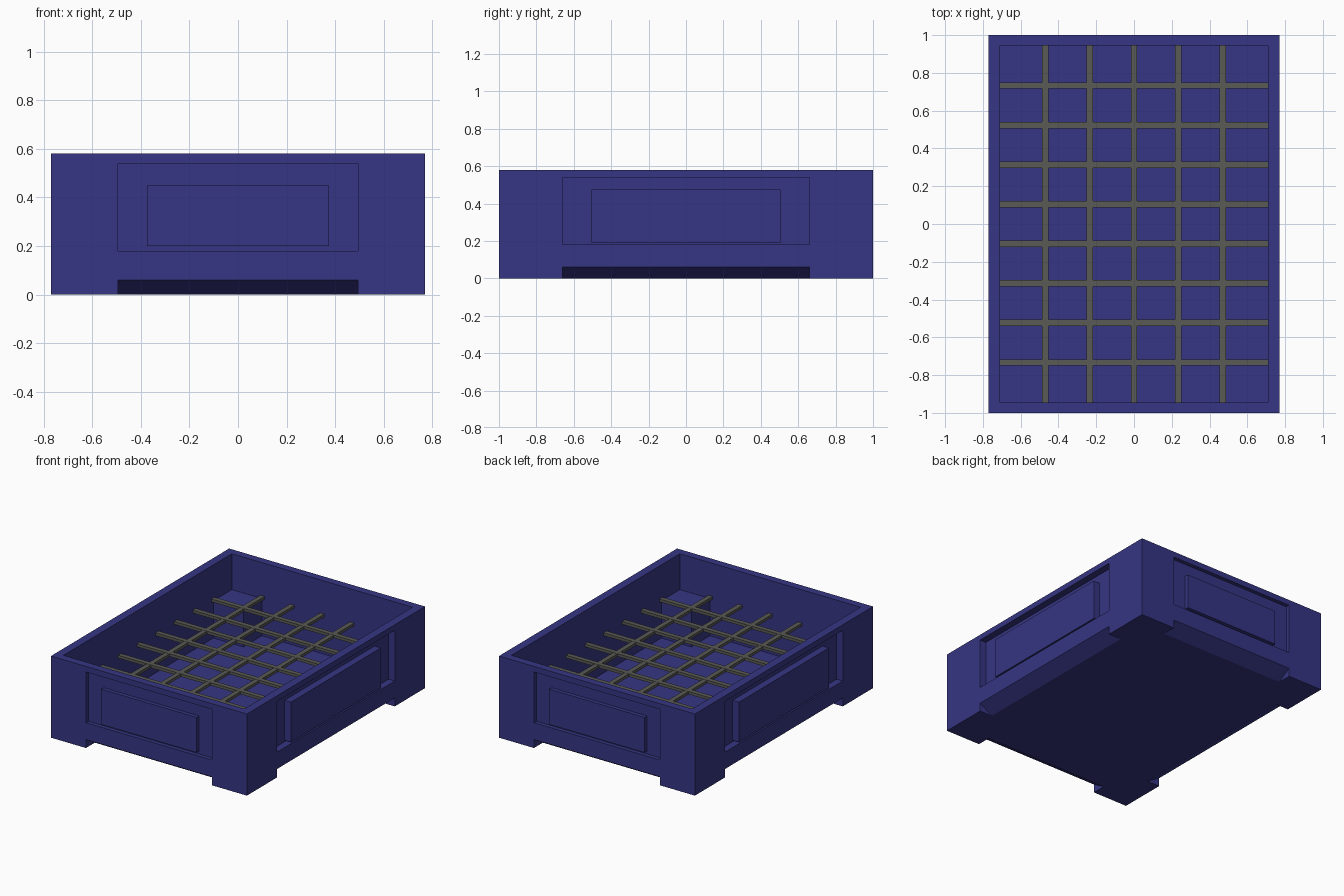
import bpy
import bmesh
from mathutils import Matrix, Vector

old = bpy.data.objects.get("Cube")
if old:
    bpy.data.objects.remove(old, do_unlink=True)

W, L, H = 0.77, 1.0, 0.58      # half width, half length, height
FLOOR, GRID_Z = 0.06, 0.325


def material(name, rgb):
    m = bpy.data.materials.new(name)
    m.use_nodes = True
    m.diffuse_color = (*rgb, 1)
    m.node_tree.nodes["Principled BSDF"].inputs["Base Color"].default_value = (*rgb, 1)
    return m


blue = material("deep_blue", (0.037, 0.036, 0.23))
grey = material("bar_grey", (0.1, 0.1, 0.09))


def finish(name, bm, mat):
    bmesh.ops.recalc_face_normals(bm, faces=bm.faces)
    mesh = bpy.data.meshes.new(name)
    bm.to_mesh(mesh)
    bm.free()
    mesh.materials.append(mat)
    obj = bpy.data.objects.new(name, mesh)
    bpy.context.collection.objects.link(obj)
    return obj


def box(name, lo, hi, mat=blue):
    lo, hi = Vector(lo), Vector(hi)
    bm = bmesh.new()
    place = Matrix.Translation((lo + hi) / 2) @ Matrix.Diagonal((*(hi - lo), 1))
    bmesh.ops.create_cube(bm, size=1, matrix=place)
    return finish(name, bm, mat)


def side_box(name, axis, sign, depth, half, z0, z1, out=0.0):
    """Box lying in the outer skin of one wall."""
    edge = (W, L)[axis]
    a, b = sorted((sign * (edge - depth), sign * (edge + out)))
    if axis == 0:
        return box(name, (a, -half, z0), (b, half, z1))
    return box(name, (-half, a, z0), (half, b, z1))


def notch(axis, sign, half):
    """Sloping cut under one wall that leaves the corner feet."""
    profile = [(-0.02, -0.02), (-0.02, 0.06), (0, 0.06), (0.1, 0), (0.1, -0.02)]
    edge = (W, L)[axis]
    bm = bmesh.new()
    ends = []
    for t in (-half, half):
        pts = [(sign * (edge - d), t, z) for d, z in profile]
        if axis:
            pts = [(y, x, z) for x, y, z in pts]
        ends.append([bm.verts.new(p) for p in pts])
        bm.faces.new(ends[-1])
    for i in range(len(profile)):
        j = (i + 1) % len(profile)
        bm.faces.new((ends[0][i], ends[0][j], ends[1][j], ends[1][i]))
    return finish("notch_cutter", bm, blue)


# Open crate body with cavity, wall recesses and foot notches cut out
body = box("crate_body", (-W, -L, 0), (W, L, H))
cutters = [box("cavity_cutter", (-0.71, -0.945, FLOOR), (0.71, 0.945, H + 0.1))]
walls = [  # axis, recess depth, recess half width, panel half width, panel z
    (0, 0.05, 0.66, 0.505, 0.19, 0.475),
    (1, 0.028, 0.495, 0.375, 0.20, 0.45),
]
for axis, depth, half, panel, z0, z1 in walls:
    for sign in (-1, 1):
        cutters.append(side_box("recess_cutter", axis, sign, depth, half, 0.18, 0.54, 0.02))
        cutters.append(notch(axis, sign, half))
        # Raised panel in the recess, flush with the wall
        side_box("wall_panel", axis, sign, depth + 0.004, panel, z0, z1)

for c in cutters:
    c.hide_render = True
    mod = body.modifiers.new("cut", 'BOOLEAN')
    mod.operation = 'DIFFERENCE'
    mod.solver = 'EXACT'
    mod.object = c
bpy.context.view_layer.update()
cut_mesh = bpy.data.meshes.new_from_object(
    body.evaluated_get(bpy.context.evaluated_depsgraph_get()))
body.modifiers.clear()
body.data = cut_mesh
for c in cutters:
    bpy.data.objects.remove(c, do_unlink=True)

# Corner posts that carry the grid
for sx in (-1, 1):
    for sy in (-1, 1):
        xs = sorted((sx * 0.475, sx * 0.712))
        ys = sorted((sy * 0.738, sy * 0.947))
        box("corner_post", (xs[0], ys[0], FLOOR - 0.005), (xs[1], ys[1], GRID_Z))

# Grid of crossing bars
BAR = 0.017
for i in range(5):
    x = (i - 2) * 0.235
    box("long_bar", (x - BAR, -0.945, GRID_Z), (x + BAR, 0.945, GRID_Z + 0.02), grey)
for i in range(8):
    y = (i - 3.5) * 0.2095
    box("cross_bar", (-0.71, y - BAR, GRID_Z + 0.001), (0.71, y + BAR, GRID_Z + 0.021), grey)
